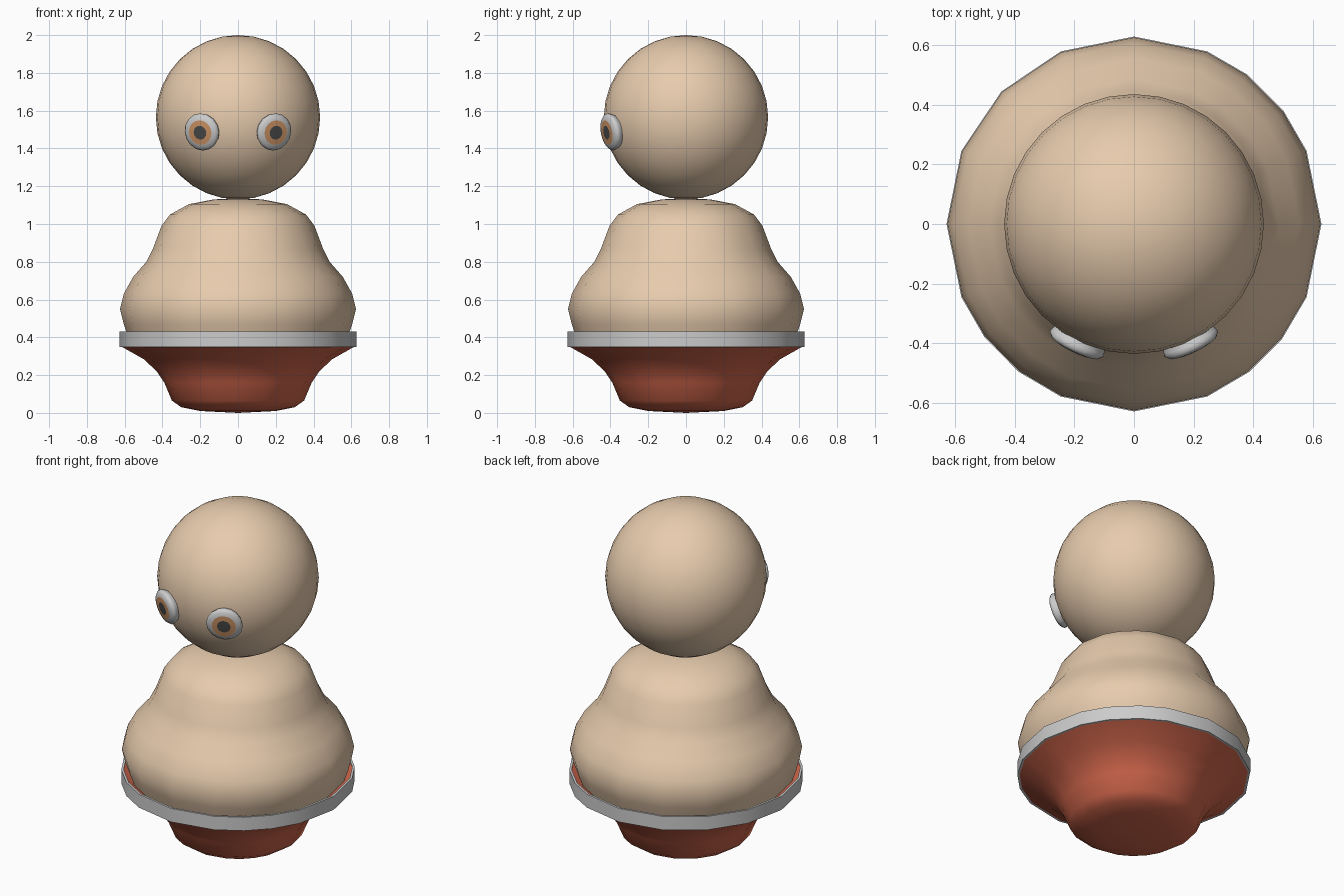
import bpy, bmesh, math
from mathutils import Vector

if "Cube" in bpy.data.objects:
    bpy.data.objects.remove(bpy.data.objects["Cube"])


def material(name, rgb):
    m = bpy.data.materials.new(name)
    m.diffuse_color = (*rgb, 1)
    m.use_nodes = True
    m.node_tree.nodes["Principled BSDF"].inputs["Base Color"].default_value = m.diffuse_color
    return m


BEIGE = material("beige", (0.80, 0.60, 0.42))
RED = material("red", (0.62, 0.13, 0.07))
ORANGE = material("orange", (0.62, 0.30, 0.13))
DARK = material("dark", (0.07, 0.07, 0.07))

# slightly irregular faceted outline shared by bowl, band and body
FACETS = [0, 23, 37, 53, 67, 90, 113, 135, 157, 180,
          203, 217, 232, 247, 270, 293, 308, 322, 337]


def even(n):
    return [i * 360 / n for i in range(n)]


def lathe(name, profile, angles, mat=None, closed=False, smooth=40):
    """Revolve (radius, z) points around z; radius 0 becomes a pole."""
    bm = bmesh.new()
    rings = []
    for r, z in profile:
        if r == 0:
            rings.append([bm.verts.new((0, 0, z))] * len(angles))
        else:
            rings.append([bm.verts.new((r * math.cos(math.radians(a)),
                                        r * math.sin(math.radians(a)), z)) for a in angles])
    if closed:
        rings.append(rings[0])
    n = len(angles)
    for lo, hi in zip(rings, rings[1:]):
        for i in range(n):
            j = (i + 1) % n
            corners = list(dict.fromkeys([lo[i], lo[j], hi[j], hi[i]]))
            bm.faces.new(corners)
    bmesh.ops.recalc_face_normals(bm, faces=bm.faces)
    me = bpy.data.meshes.new(name)
    bm.to_mesh(me)
    bm.free()
    ob = bpy.data.objects.new(name, me)
    bpy.context.collection.objects.link(ob)
    if mat:
        me.materials.append(mat)
    bpy.ops.object.select_all(action='DESELECT')
    ob.select_set(True)
    bpy.context.view_layer.objects.active = ob
    bpy.ops.object.shade_smooth_by_angle(angle=math.radians(smooth))
    return ob


# red bowl base, rising inside the band
lathe("base_bowl", [(0, 0), (0.2, 0.01), (0.3, 0.03), (0.35, 0.065), (0.39, 0.16),
                    (0.43, 0.22), (0.5, 0.285), (0.615, 0.35), (0.615, 0.425),
                    (0.57, 0.40), (0, 0.39)], FACETS, RED)

# grey band
lathe("band", [(0.628, 0.35), (0.628, 0.43), (0.615, 0.43), (0.615, 0.35)],
      FACETS, closed=True, smooth=30)

# beige body
lathe("body", [(0, 0.40), (0.58, 0.40), (0.605, 0.47), (0.625, 0.55), (0.605, 0.63),
               (0.555, 0.72), (0.485, 0.80), (0.45, 0.87), (0.405, 0.99), (0.36, 1.05),
               (0.26, 1.105), (0.13, 1.13), (0, 1.137)], FACETS, BEIGE)

# round head
R, HEAD_Z = 0.435, 1.565
arc = [(R * math.sin(math.pi * k / 16), HEAD_Z - R * math.cos(math.pi * k / 16))
       for k in range(1, 16)]
lathe("head", [(0, HEAD_Z - R)] + arc + [(0, HEAD_Z + R)], even(32), BEIGE)

# eyes: grey rim, orange iris, dark pupil, seated along the head normal
EYE_PARTS = [
    ("eye_rim", [(0.08, -0.03), (0.096, 0.003), (0.1, 0.017), (0.088, 0.03), (0.066, 0.036)],
     None),
    ("eye_iris", [(0.066, 0.036), (0.037, 0.039)], ORANGE),
    ("eye_pupil", [(0.037, 0.039), (0, 0.04)], DARK),
]
for side, s in (("left", -1), ("right", 1)):
    normal = Vector((s * 0.185, -0.387, -0.075)).normalized()
    for part, profile, mat in EYE_PARTS:
        ob = lathe(f"{part}_{side}", profile, even(16), mat, smooth=60)
        # keep open patches facing outwards
        if ob.data.polygons[-1].normal.z < 0:
            ob.data.flip_normals()
        ob.rotation_euler = normal.to_track_quat('Z', 'Y').to_euler()
        ob.location = Vector((0, 0, HEAD_Z)) + normal * R
